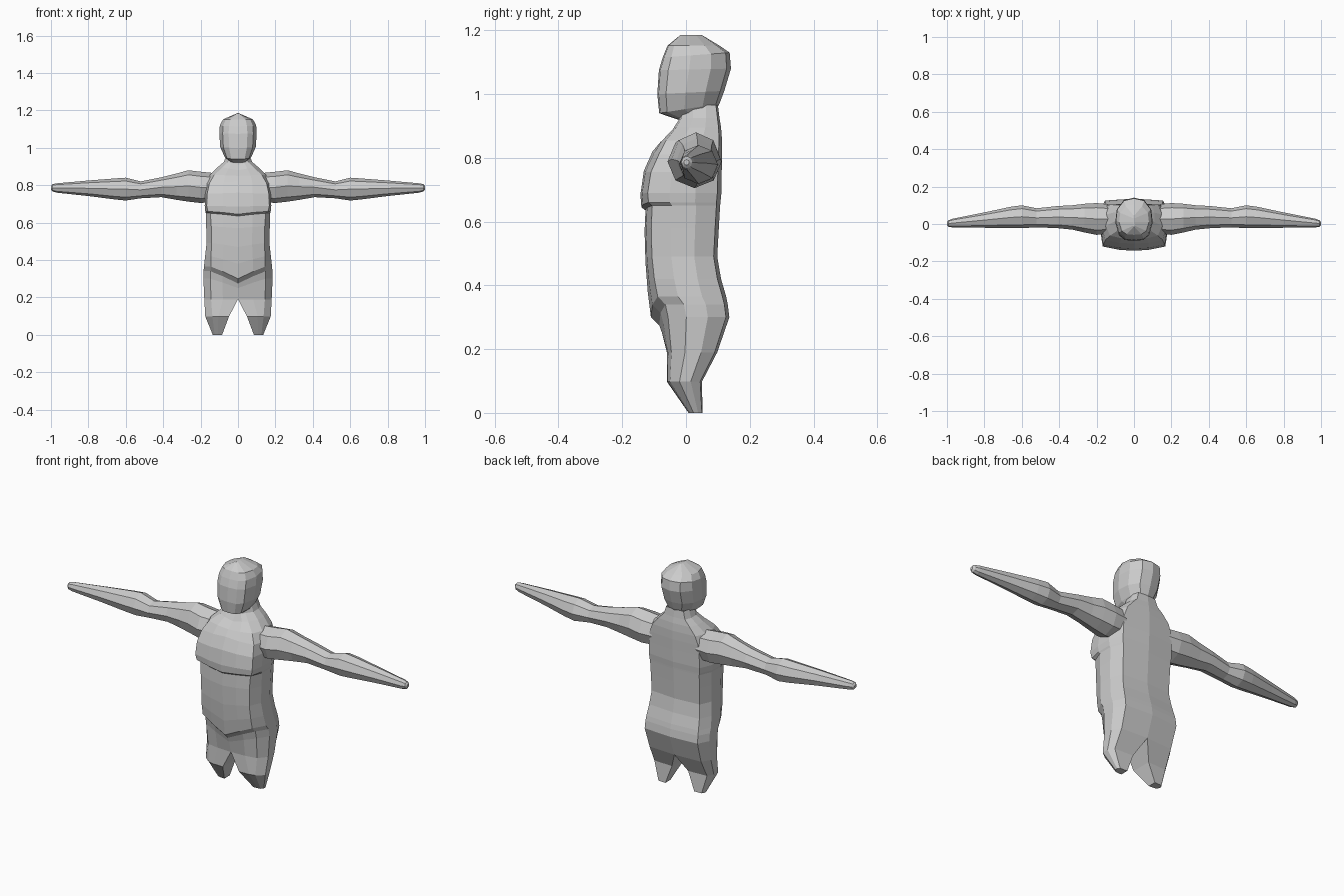
import bpy, bmesh, math

grey = bpy.data.materials.new("plain grey")
grey.diffuse_color = (0.6, 0.6, 0.6, 1)


def finish(bm, name, mirror=False):
    """Turn a bmesh into a flat-shaded object, optionally mirrored across x."""
    bmesh.ops.remove_doubles(bm, verts=bm.verts, dist=0.0005)
    bmesh.ops.recalc_face_normals(bm, faces=bm.faces)
    me = bpy.data.meshes.new(name)
    bm.to_mesh(me)
    bm.free()
    me.materials.append(grey)
    ob = bpy.data.objects.new(name, me)
    bpy.context.collection.objects.link(ob)
    if mirror:
        mod = ob.modifiers.new("mirror", 'MIRROR')
        mod.use_clip = True
        mod.merge_threshold = 0.001
    return ob


def loft(bm, rings, closed=True):
    """Skin a list of point rings and return their vertices."""
    rows = [[bm.verts.new(p) for p in r] for r in rings]
    n = len(rows[0])
    for a, b in zip(rows, rows[1:]):
        for i in range(n if closed else n - 1):
            j = (i + 1) % n
            bm.faces.new((a[i], a[j], b[j], b[i]))
    return rows


# Body: half rings from front centre round to back centre
def half_ring(z, zc, front, back, x0, w, corner=0.84):
    d, s = back - front, w - x0
    pts = [(0, front, zc), (0.45, front + 0.02 * d, z * 0.6 + zc * 0.4),
           (corner, front + 0.09 * d, z), (1, front + 0.36 * d, z),
           (1, front + 0.68 * d, z), (0.84, back - 0.05 * d, z), (0, back, z)]
    return [(x0 + s * t, y, zz) for t, y, zz in pts]


# z, centre front z, front y, back y, inner x, outer x, front corner share
trunk = [
    (0.965, 0.95, -0.020, 0.100, 0, 0.060, 0.7),
    (0.925, 0.91, -0.025, 0.105, 0, 0.075, 0.7),
    (0.895, 0.88, -0.045, 0.110, 0, 0.110, 0.75),
    (0.855, 0.85, -0.080, 0.113, 0, 0.150, 0.85),
    (0.810, 0.82, -0.105, 0.113, 0, 0.170, 0.9),
    (0.755, 0.76, -0.132, 0.112, 0, 0.175, 0.94),
    (0.690, 0.685, -0.143, 0.111, 0, 0.178, 0.94),
    (0.660, 0.645, -0.140, 0.108, 0, 0.175, 0.92),
    (0.650, 0.635, -0.127, 0.107, 0, 0.172, 0.86),
    (0.580, 0.57, -0.130, 0.103, 0, 0.170, 0.84),
    (0.490, 0.47, -0.127, 0.098, 0, 0.168, 0.84),
    (0.420, 0.38, -0.120, 0.110, 0, 0.176, 0.82),
    (0.365, 0.30, -0.110, 0.126, 0, 0.182, 0.80),
    (0.340, 0.275, -0.084, 0.131, 0, 0.184, 0.80),
    (0.300, 0.25, -0.075, 0.136, 0, 0.185, 0.80),
    (0.190, 0.19, -0.060, 0.098, 0, 0.180, 0.80),
]
thigh = [
    (0.190, 0.19, -0.060, 0.098, 0, 0.180, 0.80),
    (0.098, 0.098, -0.060, 0.050, 0.048, 0.175, 0.70),
    (0.000, 0.000, 0.008, 0.052, 0.085, 0.135, 0.80),
]
bm = bmesh.new()
loft(bm, [half_ring(*r) for r in trunk], closed=False)
legs = loft(bm, [half_ring(*r) for r in thigh])
bm.faces.new(legs[-1])
finish(bm, "torso_and_thighs", mirror=True)

# Arm: octagonal rings along x (x, y min, y max, z min, z max)
sections = [
    (0.130, -0.050, 0.105, 0.710, 0.865), (0.200, -0.058, 0.112, 0.705, 0.872),
    (0.265, -0.045, 0.108, 0.712, 0.880), (0.330, -0.030, 0.100, 0.722, 0.862),
    (0.410, -0.022, 0.096, 0.736, 0.842), (0.520, -0.018, 0.084, 0.730, 0.820),
    (0.600, -0.022, 0.100, 0.718, 0.840), (0.660, -0.022, 0.092, 0.724, 0.836),
    (0.800, -0.020, 0.062, 0.742, 0.825), (0.970, -0.018, 0.028, 0.760, 0.810),
    (0.992, -0.015, 0.020, 0.767, 0.805), (1.000, -0.007, 0.010, 0.777, 0.795),
]


def arm_ring(x, y0, y1, z0, z1):
    cy, cz, ry, rz = (y0 + y1) / 2, (z0 + z1) / 2, (y1 - y0) / 2, (z1 - z0) / 2
    return [(x, cy + ry * math.cos(i * math.pi / 4),
             cz + rz * math.sin(i * math.pi / 4)) for i in range(8)]


bm = bmesh.new()
rows = loft(bm, [arm_ring(*s) for s in sections])
bm.faces.new(rows[-1])
finish(bm, "arms", mirror=True)

# Head: half rings (front z, back z, front y, back y, half width)
levels = [
    (0.920, 0.935, -0.025, 0.085, 0.045), (0.940, 0.970, -0.084, 0.105, 0.072),
    (1.000, 1.010, -0.090, 0.120, 0.095), (1.075, 1.080, -0.085, 0.141, 0.100),
    (1.115, 1.130, -0.073, 0.137, 0.097), (1.152, 1.152, -0.058, 0.105, 0.080),
    (1.185, 1.185, -0.018, 0.050, 0.004),
]


def head_ring(zf, zb, f, b, w):
    shape = [(0, 0), (0.5, 0.02), (0.82, 0.13), (1, 0.42),
             (0.92, 0.72), (0.55, 0.94), (0, 1)]
    return [(w * t, f + (b - f) * s, zf + (zb - zf) * s) for t, s in shape]


bm = bmesh.new()
rows = loft(bm, [head_ring(*r) for r in levels], closed=False)
bm.faces.new(rows[0])
bm.faces.new(rows[-1])
finish(bm, "head", mirror=True)
